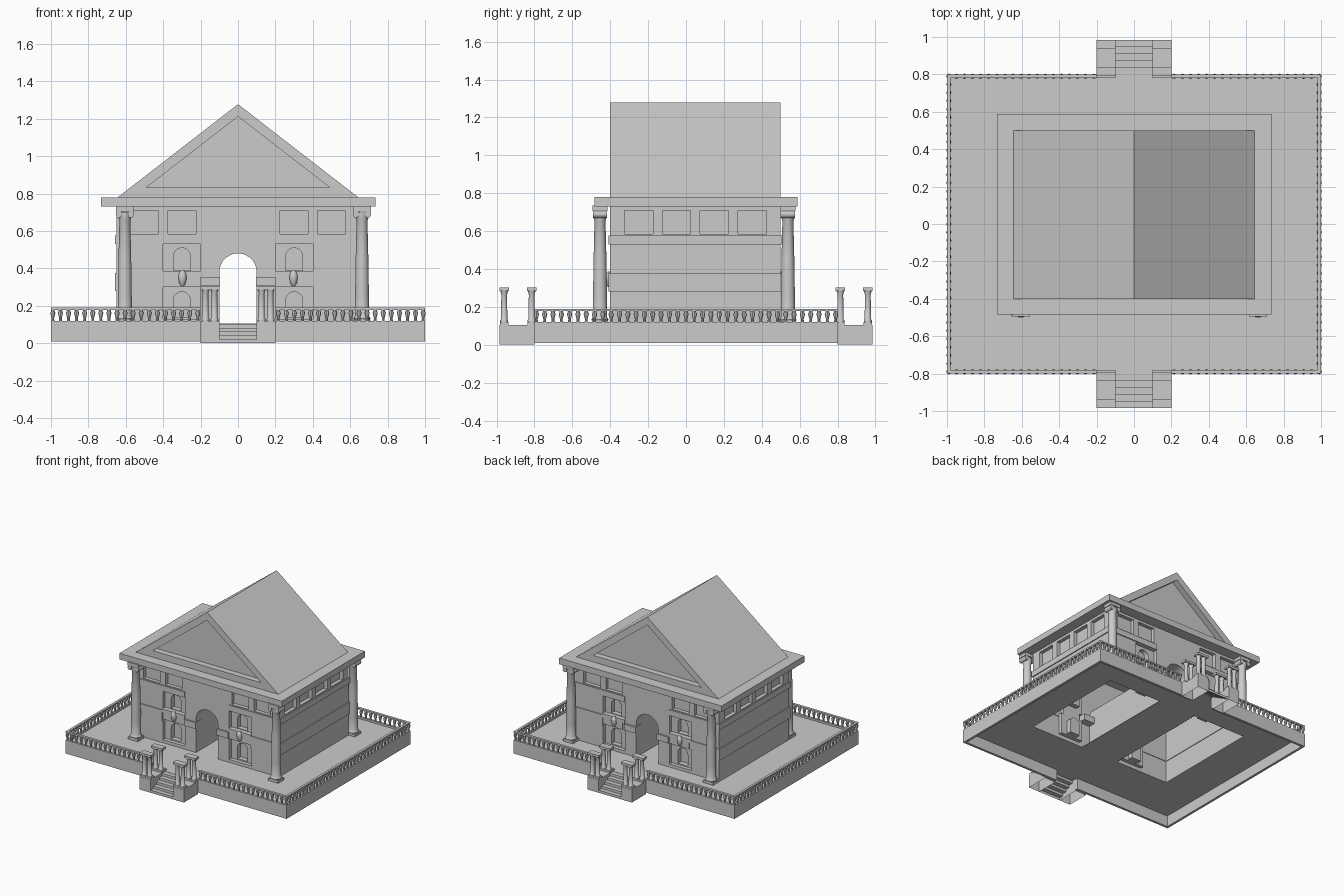
import bpy, bmesh, math

if "Cube" in bpy.data.objects:
    bpy.data.objects.remove(bpy.data.objects["Cube"])

stone = bpy.data.materials.new("stone_grey")
stone.diffuse_color = (0.6, 0.6, 0.6, 1)
stone.use_nodes = True
stone.node_tree.nodes["Principled BSDF"].inputs["Base Color"].default_value = stone.diffuse_color
DECK, CY = 0.105, 0.05            # deck height, centre of the building in y
X0, Y0, Y1 = 0.65, -0.40, 0.50    # building footprint


def box(bm, x0, x1, y0, y1, z0, z1, no_bottom=False):
    v = [bm.verts.new((x, y, z)) for z in (z0, z1)
         for x, y in ((x0, y0), (x1, y0), (x1, y1), (x0, y1))]
    if not no_bottom:
        bm.faces.new((v[3], v[2], v[1], v[0]))
    bm.faces.new(v[4:])
    for i in range(4):
        j = (i + 1) % 4
        bm.faces.new((v[i], v[j], v[j + 4], v[i + 4]))


def mbox(bm, sx, x0, x1, *rest):
    """Box given for +x, mirrored when sx is -1."""
    a, b = sorted((sx * x0, sx * x1))
    box(bm, a, b, *rest)


def prism(bm, pts, y0, y1):
    """Extrude a closed xz outline along y."""
    a = [bm.verts.new((x, y0, z)) for x, z in pts]
    b = [bm.verts.new((x, y1, z)) for x, z in pts]
    bm.faces.new(a)
    bm.faces.new(b[::-1])
    for i in range(len(pts)):
        j = (i + 1) % len(pts)
        bm.faces.new((a[j], a[i], b[i], b[j]))


def lathe(bm, x, y, prof, n=12):
    rings = [[bm.verts.new((x + r * math.cos(2 * math.pi * i / n),
                            y + r * math.sin(2 * math.pi * i / n), z))
              for i in range(n)] for r, z in prof]
    for a, b in zip(rings, rings[1:]):
        for i in range(n):
            j = (i + 1) % n
            bm.faces.new((a[i], a[j], b[j], b[i]))
    bm.faces.new(rings[0][::-1])
    bm.faces.new(rings[-1])


def arch(cx, r, z0, zc, n=14):
    return [(cx + r, z0)] + [(cx + r * math.cos(math.pi * i / n), zc + r * math.sin(math.pi * i / n))
                             for i in range(n + 1)] + [(cx - r, z0)]


def finish(name, bm, smooth=False, fix=True):
    if fix:
        bmesh.ops.recalc_face_normals(bm, faces=bm.faces)
    me = bpy.data.meshes.new(name)
    bm.to_mesh(me)
    bm.free()
    me.materials.append(stone)
    ob = bpy.data.objects.new(name, me)
    bpy.context.collection.objects.link(ob)
    if smooth:
        bpy.ops.object.select_all(action='DESELECT')
        ob.select_set(True)
        bpy.context.view_layer.objects.active = ob
        bpy.ops.object.shade_smooth_by_angle(angle=math.radians(40))
    return ob


def carve(ob, cutters):
    """Subtract the cutters, bake the result and remove them."""
    for c in cutters:
        m = ob.modifiers.new("cut", 'BOOLEAN')
        m.operation, m.solver, m.object = 'DIFFERENCE', 'EXACT', c
        c.hide_render = True
    dg = bpy.context.evaluated_depsgraph_get()
    me = bpy.data.meshes.new_from_object(ob.evaluated_get(dg))
    ob.modifiers.clear()
    ob.data = me
    for c in cutters:
        bpy.data.objects.remove(c)


# platform: hollow underneath, raised curb, openings under the rooms
bm = bmesh.new()
for s in (1, -1):
    mbox(bm, s, 0.98, 1, -0.8, 0.8, 0.01, 0.12)
    mbox(bm, s, X0, 0.98, -0.78, 0.78, 0.1, DECK)
    for y in (-0.79, 0.79):
        mbox(bm, s, 0.1, 0.98, y - 0.01, y + 0.01, 0.01, 0.12)
box(bm, -X0, X0, -0.8, Y0, 0.1, DECK)
box(bm, -X0, X0, Y1, 0.8, 0.1, DECK)
box(bm, -0.17, 0.17, Y0, Y1, 0.1, DECK)
finish("platform", bm)

# stairs with cheek blocks, front and back
cheeks, posts, steps = bmesh.new(), bmesh.new(), bmesh.new()
for sy in (1, -1):
    for sx in (1, -1):
        a, b = sorted((sy * 0.8, sy * 0.985))
        mbox(cheeks, sx, 0.1, 0.2, a, b, 0, DECK, True)
        for y in (0.815, 0.96):                      # twin-column posts
            y *= sy
            mbox(posts, sx, 0.1, 0.2, y - 0.022, y + 0.022, DECK, 0.12)
            mbox(posts, sx, 0.1, 0.2, y - 0.025, y + 0.025, 0.285, 0.303)
            for x in (0.126, 0.174):
                lathe(posts, sx * x, y, [(0.021, 0.12), (0.021, 0.13), (0.017, 0.135),
                                         (0.015, 0.265), (0.021, 0.285)])
    for i in range(5):                               # treads and risers
        ya, yb = sy * (0.985 - 0.037 * i), sy * (0.985 - 0.037 * (i + 1))
        z = 0.0205 * (i + 1)
        for q in (((ya, z - 0.0205), (ya, z)), ((ya, z), (yb, z))):
            steps.faces.new([steps.verts.new(p) for p in (
                (-0.1, *q[0]), (0.1, *q[0]), (0.1, *q[1]), (-0.1, *q[1]))][::-sy])
finish("stair_cheeks", cheeks)
finish("stair_posts", posts, True)
finish("stair_steps", steps, fix=False)

# balustrade around the platform
rail, bal = bmesh.new(), bmesh.new()
prof = [(0.008, 0.12), (0.007, 0.135), (0.014, 0.162), (0.009, 0.173), (0.011, 0.18)]
for s in (1, -1):
    mbox(rail, s, 0.98, 1, -0.8, 0.8, 0.178, 0.19)
    for i in range(37):
        lathe(bal, s * 0.99, -0.79 + 1.58 * i / 36, prof, 8)
    for y in (-0.79, 0.79):
        mbox(rail, s, 0.2, 0.98, y - 0.01, y + 0.01, 0.178, 0.19)
        for i in range(18):
            lathe(bal, s * (0.215 + 0.0432 * i), y, prof, 8)
finish("balustrade_rail", rail)
finish("balusters", bal, True)

# building shell with arched passage
bm = bmesh.new()
prism(bm, [(-X0, DECK), (-X0, 0.735), (X0, 0.735), (X0, DECK)] + arch(0, 0.1, DECK, 0.38, 20), Y0, Y1)
walls = finish("walls", bm)
rec, niche = bmesh.new(), bmesh.new()
for s in (1, -1):
    for ya, yb, yc in ((Y0 - 0.02, Y0 + 0.03, Y0 + 0.07), (Y1 + 0.02, Y1 - 0.03, Y1 - 0.07)):
        lo, hi = min(ya, yb), max(ya, yb)
        for x in (0.3, 0.5):                         # attic panels
            mbox(rec, s, x - 0.075, x + 0.075, lo, hi, 0.585, 0.71)
        mbox(rec, s, 0.2, 0.4, lo, hi, 0.38, 0.53)   # niche bays
        mbox(rec, s, 0.2, 0.4, lo, hi, 0.13, 0.30)
        for z0, zc in ((0.39, 0.465), (0.14, 0.23)):
            prism(niche, arch(s * 0.3, 0.045, z0, zc), ya, yc)
    for y in (-0.25, -0.05, 0.15, 0.35):             # side panels
        mbox(rec, s, X0 - 0.03, X0 + 0.02, y - 0.075, y + 0.075, 0.585, 0.71)
carve(walls, [finish("recess_cutter", rec), finish("niche_cutter", niche)])
bm = bmesh.new()                                     # rooms are open below
bm.from_mesh(walls.data)
bmesh.ops.delete(bm, geom=[f for f in bm.faces if f.normal.z < -0.9
                           and f.calc_center_median().z < DECK + 0.002], context='FACES')
bm.to_mesh(walls.data)
bm.free()

# wall bands, arch imposts, ledges and carved heads
bands, trim, heads = bmesh.new(), bmesh.new(), bmesh.new()
P = 0.008
for s in (1, -1):
    for z0, z1 in ((0.28, 0.375), (0.53, 0.577)):
        mbox(bands, s, X0 - 0.005, X0 + P, Y0 - P, Y1 + P, z0, z1)
    for y, o in ((Y0, -1), (Y1, 1)):
        def span(d_in, d_out):
            return sorted((y - o * d_in, y + o * d_out))
        mbox(bands, s, 0.4, X0, *span(0.005, P), 0.28, 0.375)
        mbox(bands, s, 0.2, X0, *span(0.005, P), 0.53, 0.577)
        mbox(trim, s, 0.096, 0.2, *span(0.06, 0.015), 0.305, 0.355)
        mbox(trim, s, 0.2, 0.4, *span(0.03, 0.008), 0.355, 0.385)
        mbox(trim, s, 0.22, 0.38, *span(0.03, 0.003), 0.30, 0.355)
        lathe(heads, s * 0.297, y + o * 0.003, [(0.007, 0.305), (0.016, 0.318), (0.021, 0.34),
                                                (0.023, 0.36), (0.018, 0.378), (0.008, 0.388)])
finish("wall_bands", bands)
finish("arch_trim", trim)
finish("carved_heads", heads, True)

# corner columns with scroll capitals
cols, caps = bmesh.new(), bmesh.new()
for x in (-0.605, 0.663):
    for y in (-0.454, 0.538):
        box(caps, x - 0.045, x + 0.045, y - 0.04, y + 0.04, DECK, 0.125)
        lathe(cols, x, y, [(0.043, 0.125), (0.045, 0.132), (0.041, 0.14), (0.037, 0.147),
                           (0.037, 0.25), (0.034, 0.45), (0.029, 0.655), (0.034, 0.668), (0.034, 0.70)], 20)
        box(caps, x - 0.048, x + 0.048, y - 0.04, y + 0.04, 0.705, 0.735)
        for s in (1, -1):
            prism(caps, [(x + s * 0.032 + 0.017 * math.cos(a * math.pi / 6),
                          0.69 + 0.02 * math.sin(a * math.pi / 6)) for a in range(12)], y - 0.038, y + 0.038)
finish("columns", cols, True)
finish("column_capitals_and_plinths", caps, True)

# cornice slab
bm = bmesh.new()
box(bm, -0.733, 0.735, -0.484, 0.588, 0.73, 0.78)
finish("cornice", bm)

# gable roof with recessed pediments
bm = bmesh.new()
prism(bm, [(-0.65, 0.775), (0.65, 0.775), (0, 1.278)], Y0, Y1)
roof = finish("roof", bm)
bm = bmesh.new()
tri = [(-0.49, 0.833), (0.49, 0.833), (0, 1.212)]
prism(bm, tri, Y0 - 0.02, Y0 + 0.05)
prism(bm, tri, Y1 - 0.05, Y1 + 0.02)
carve(roof, [finish("pediment_cutter", bm)])
